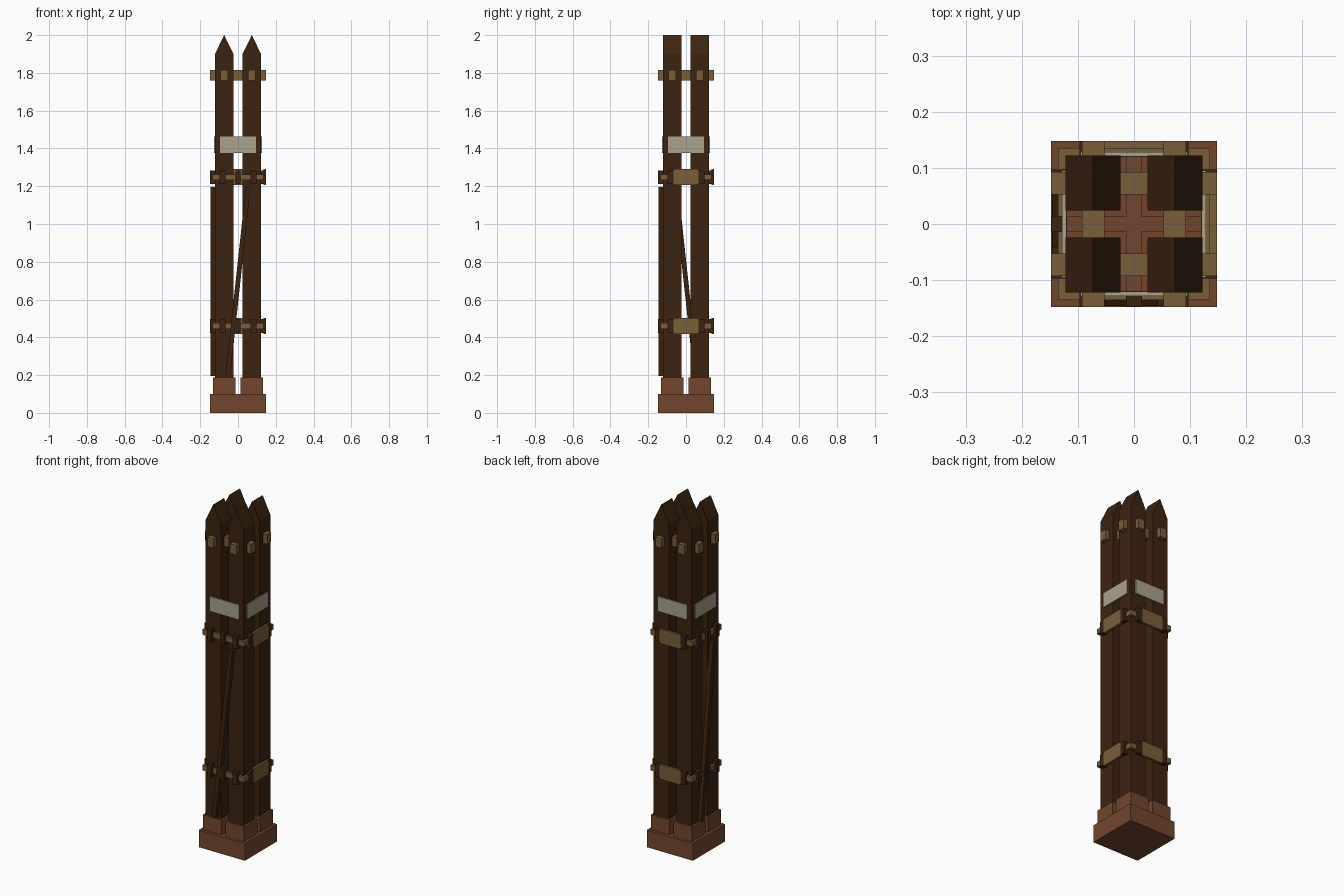
import bpy, bmesh

if "Cube" in bpy.data.objects:
    bpy.data.objects.remove(bpy.data.objects["Cube"])


def material(name, rgb):
    m = bpy.data.materials.new(name)
    m.diffuse_color = (*rgb, 1)
    m.use_nodes = True
    m.node_tree.nodes["Principled BSDF"].inputs["Base Color"].default_value = m.diffuse_color
    return m


DARK = material("dark_wood", (0.046, 0.017, 0.005))
TAN = material("tan_wood", (0.188, 0.112, 0.042))
BRICK = material("red_brown_stone", (0.17, 0.062, 0.027))
CREAM = material("pale_plate", (0.40, 0.36, 0.26))


def prism(name, profile, y0, y1, mat, swap=False):
    """Extrude an (x, z) profile from y0 to y1; swap exchanges x and y."""
    bm = bmesh.new()
    f = bm.faces.new([bm.verts.new((x, y0, z)) for x, z in profile])
    ext = bmesh.ops.extrude_face_region(bm, geom=[f])["geom"]
    for v in ext:
        if isinstance(v, bmesh.types.BMVert):
            v.co.y = y1
    if swap:
        for v in bm.verts:
            v.co.x, v.co.y = v.co.y, v.co.x
    bmesh.ops.recalc_face_normals(bm, faces=bm.faces)
    me = bpy.data.meshes.new(name)
    bm.to_mesh(me)
    bm.free()
    me.materials.append(mat)
    ob = bpy.data.objects.new(name, me)
    bpy.context.collection.objects.link(ob)
    return ob


def box(name, x, y, z, mat, swap=False):
    prism(name, [(x[0], z[0]), (x[1], z[0]), (x[1], z[1]), (x[0], z[1])],
          y[0], y[1], mat, swap)


C, H = 0.073, 0.049   # post centre offset and half width

# Stone foot
box("foot_slab", (-0.148, 0.148), (-0.148, 0.148), (0, 0.1), BRICK)

for sx in (-1, 1):
    for sy in (-1, 1):
        cx, cy = sx * C, sy * C
        # Foot block and pointed post
        box("foot_block", (cx - 0.06, cx + 0.06), (cy - 0.06, cy + 0.06), (0.1, 0.187), BRICK)
        prism("post", [(cx - H, 0.187), (cx + H, 0.187), (cx + H, 1.9), (cx, 2.0), (cx - H, 1.9)],
              cy - H, cy + H, DARK)

# Crossing beams near the top
for swap in (False, True):
    for s in (-1, 1):
        box("cross_beam", (-0.148, 0.148), (s * C - 0.02, s * C + 0.02), (1.76, 1.816), TAN, swap)

# Four sides: swap picks x or y faces, s picks the negative or positive one
for swap in (False, True):
    for s in (-1, 1):
        def depth(a, b):
            return sorted((s * a, s * b))

        box("pale_plate", (-0.095, 0.095), depth(0.12, 0.128), (1.377, 1.463), CREAM, swap)
        for z in (1.248, 0.46):
            # Binding rail with clamps
            box("binding_rail", (-0.135, 0.135), depth(0.119, 0.135), (z - 0.015, z + 0.015), TAN, swap)
            for x in (-0.082, 0.082):
                box("clamp", (x - 0.015, x + 0.015), depth(0.12, 0.147), (z - 0.036, z + 0.036), DARK, swap)
            if s > 0:
                box("cover_plank", (-0.067, 0.067), depth(0.134, 0.148), (z - 0.042, z + 0.042), TAN, swap)
            else:
                box("middle_clamp", (-0.014, 0.014), depth(0.119, 0.147), (z - 0.036, z + 0.036), DARK, swap)
        if s < 0:
            # Diagonal brace on the front and left sides
            d = -0.054 if swap else 0.054
            w = 0.0125
            prism("diagonal_brace", [(-d - w, 0.195), (-d + w, 0.195), (d + w, 1.195), (d - w, 1.195)],
                  -0.146, -0.121, DARK, swap)
